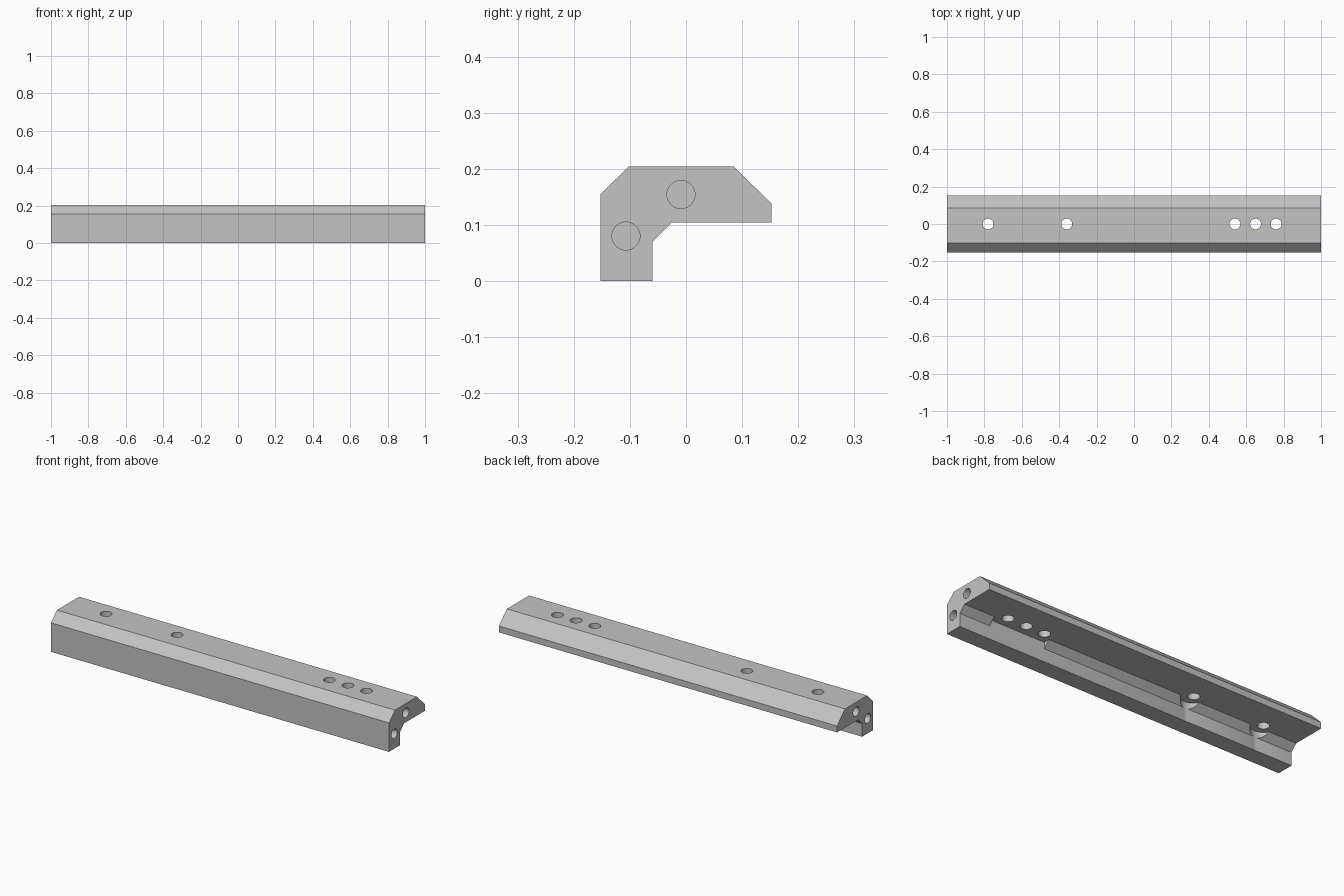
import bpy, bmesh, math
from mathutils import Matrix, Vector

cube = bpy.data.objects.get("Cube")
if cube:
    bpy.data.objects.remove(cube, do_unlink=True)

grey = bpy.data.materials.new("plain grey")
grey.use_nodes = True
grey.diffuse_color = (0.55, 0.55, 0.55, 1)
grey.node_tree.nodes["Principled BSDF"].inputs["Base Color"].default_value = grey.diffuse_color

WALL_Y, UNDERSIDE = -0.06, 0.104


def add_object(name, bm):
    bmesh.ops.recalc_face_normals(bm, faces=bm.faces)
    mesh = bpy.data.meshes.new(name)
    bm.to_mesh(mesh)
    bm.free()
    mesh.materials.append(grey)
    obj = bpy.data.objects.new(name, mesh)
    bpy.context.collection.objects.link(obj)
    return obj


def cylinder(name, centre, radius, depth, along_x=False):
    bm = bmesh.new()
    turn = Matrix.Rotation(math.pi / 2, 4, "Y") if along_x else Matrix()
    bmesh.ops.create_cone(bm, cap_ends=True, segments=40, radius1=radius, radius2=radius,
                          depth=depth, matrix=Matrix.Translation(centre) @ turn)
    return add_object(name, bm)


def box(name, low, high):
    bm = bmesh.new()
    bmesh.ops.create_cube(bm, size=1)
    low, high = Vector(low), Vector(high)
    bmesh.ops.scale(bm, vec=high - low, verts=bm.verts)
    bmesh.ops.translate(bm, vec=(low + high) / 2, verts=bm.verts)
    return add_object(name, bm)


# Angled rail: one cross-section extruded along its length
profile = [(-0.152, 0), (WALL_Y, 0), (WALL_Y, 0.07), (-0.026, UNDERSIDE), (0.152, UNDERSIDE),
           (0.152, 0.138), (0.085, 0.204), (-0.102, 0.204), (-0.152, 0.155)]
bm = bmesh.new()
end = bm.faces.new([bm.verts.new((-1, y, z)) for y, z in profile])
sweep = bmesh.ops.extrude_face_region(bm, geom=[end], use_keep_orig=True)
bmesh.ops.translate(bm, vec=(2, 0, 0),
                    verts=[v for v in sweep["geom"] if isinstance(v, bmesh.types.BMVert)])
rail = add_object("angled_rail", bm)

cutters = []

# Bolt holes through the top
for x in (-0.78, -0.36, 0.54, 0.65, 0.76):
    cutters.append(cylinder("bolt_hole_cutter", (x, 0, 0.15), 0.029, 0.3))

# Blind holes in both ends
for side in (-1, 1):
    for y, z in ((-0.107, 0.08), (-0.009, 0.154)):
        cutters.append(cylinder("end_hole_cutter", (side, y, z), 0.025, 0.24, True))

# Clearances through the inner bevel below the bolt holes
top = UNDERSIDE + 0.0002
for x in (-0.78, -0.36):
    cutters.append(cylinder("round_clearance_cutter", (x, 0, top / 2), 0.062, top))
cutters.append(box("long_clearance_cutter", (0.49, WALL_Y - 0.0002, 0.02), (0.82, 0.05, top)))

# Cut everything out of the rail
bpy.context.view_layer.objects.active = rail
for cutter in cutters:
    cutter.hide_render = True
    cut = rail.modifiers.new("cut", "BOOLEAN")
    cut.operation = "DIFFERENCE"
    cut.solver = "EXACT"
    cut.object = cutter
    bpy.ops.object.modifier_apply(modifier=cut.name)
    bpy.data.objects.remove(cutter, do_unlink=True)

bpy.ops.object.select_all(action="DESELECT")
rail.select_set(True)
bpy.ops.object.shade_smooth_by_angle(angle=math.radians(25))
